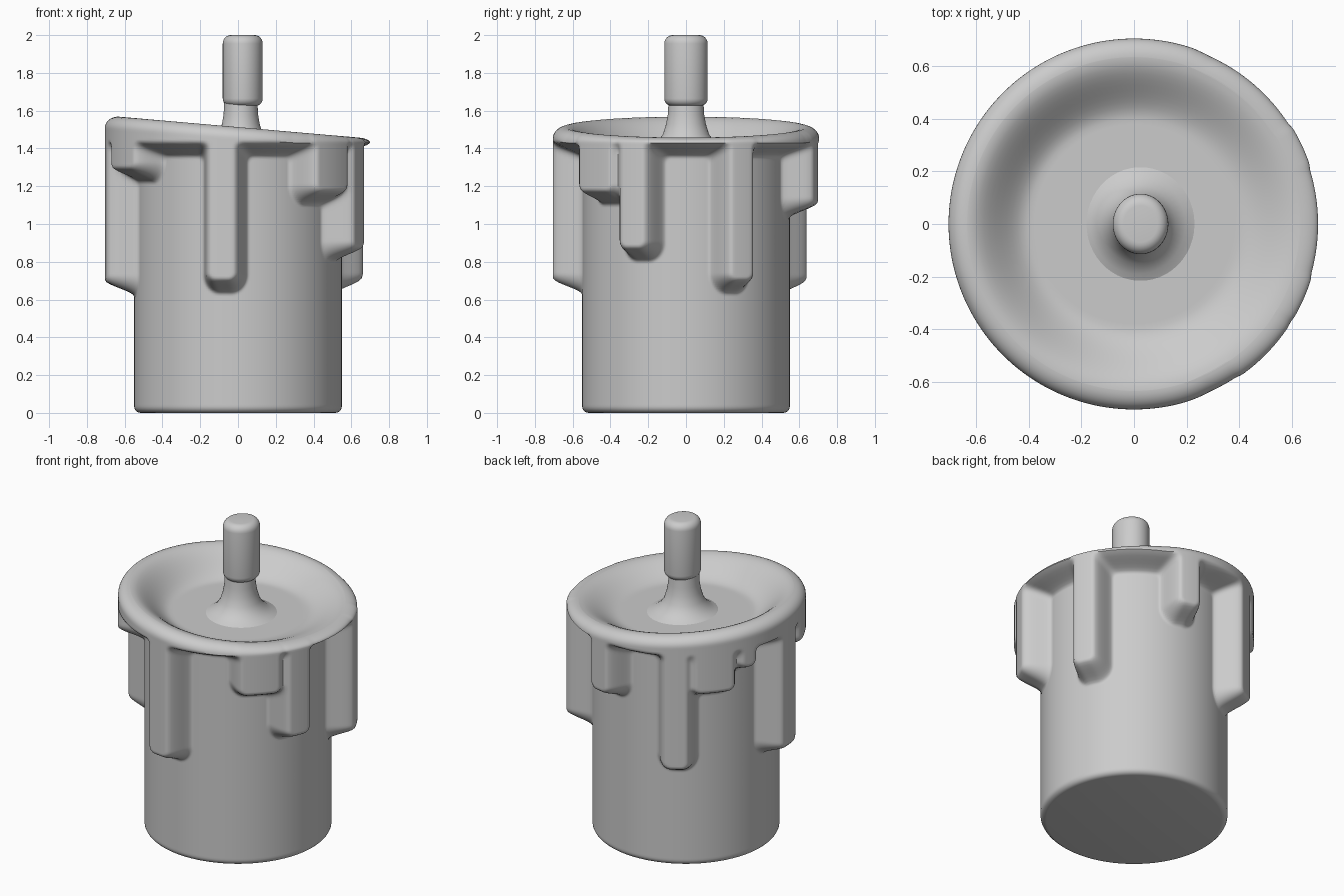
import bpy, bmesh
from math import sin, cos, pi, radians, hypot

if "Cube" in bpy.data.objects:
    bpy.data.objects.remove(bpy.data.objects["Cube"])

SEG = 360
BODY_R, WAX = 0.55, 0.155

# Wax drips: (angle in degrees, half width in degrees, bottom height)
DRIPS = [
    (263, 9, 0.67), (185, 9.5, 0.66), (208, 14, 1.26),
    (336, 9, 0.84), (316, 13, 1.14), (25, 8.5, 0.67),
    (78, 8.5, 1.07), (120, 9, 0.66), (139, 13, 1.15), (157, 7, 1.28),
]


def skin(name, rings, seg):
    """Bridge rings (functions of angle -> point) and cap both ends."""
    bm = bmesh.new()
    loops = [[bm.verts.new(f(2 * pi * i / seg)) for i in range(seg)] for f in rings]
    for a, b in zip(loops, loops[1:]):
        for i in range(seg):
            j = (i + 1) % seg
            bm.faces.new((a[i], a[j], b[j], b[i]))
    bm.faces.new(loops[0][::-1])
    bm.faces.new(loops[-1])
    mesh = bpy.data.meshes.new(name)
    bm.to_mesh(mesh)
    bm.free()
    ob = bpy.data.objects.new(name, mesh)
    bpy.context.collection.objects.link(ob)
    bpy.ops.object.select_all(action='DESELECT')
    ob.select_set(True)
    bpy.context.view_layer.objects.active = ob
    bpy.ops.object.shade_smooth_by_angle(angle=radians(50))
    return ob


def lathe(name, profile, cx, sx, sy, seg=48):
    return skin(name, [lambda a, r=r, z=z: (cx + r * sx * cos(a), r * sy * sin(a), z)
                       for r, z in profile], seg)


def smin(a, b, k=0.04):
    h = max(k - abs(a - b), 0) / k
    return min(a, b) - h * h * k / 4


def wax_radius(a, z):
    """Body radius plus wax wherever the point lies inside the rim or a drip."""
    d = 1.395 - z
    for deg, half, bottom in DRIPS:
        diff = abs((a - radians(deg) + pi) % (2 * pi) - pi)
        rr = 0.07
        u = (diff - radians(half)) * 0.65 + rr
        v = bottom - z + rr
        box = min(max(u, v), 0) + hypot(max(u, 0), max(v, 0)) - rr
        d = smin(d, box)
    t = min(max(0.5 - d / 0.09, 0), 1)
    return BODY_R + WAX * t * t * (3 - 2 * t)


def crest(a):
    return 1.513 - 0.088 * 0.63 * cos(a)


def edge(a):
    return max(crest(a) - 0.06, 1.43)


# Candle body: rounded base, dripping side wall, rolled tilted rim, bowl
def base_ring(t):
    r, z = 0.515 + 0.035 * sin(t), 0.035 - 0.035 * cos(t)
    return lambda a: (r * cos(a), r * sin(a), z)


def side_ring(t):
    def f(a):
        z = 0.035 + (edge(a) - 0.035) * t
        r = wax_radius(a, z)
        return r * cos(a), r * sin(a), z
    return f


def rim_ring(t):
    def f(a):
        r = wax_radius(a, edge(a)) - 0.07 * (1 - cos(t))
        return r * cos(a), r * sin(a), edge(a) + (crest(a) - edge(a)) * sin(t)
    return f


def bowl_ring(t):
    r = 0.635 * (1 - t) + 0.02
    s = min(max((0.635 - r) / 0.24, 0), 1)
    s = s * s * (3 - 2 * s)

    def f(a):
        floor = 1.395 - 0.02 * r * cos(a)
        return r * cos(a), r * sin(a), crest(a) * (1 - s) + floor * s
    return f


rings = [base_ring(pi / 2 * i / 5) for i in range(6)]
rings += [side_ring(i / 130) for i in range(1, 131)]
rings += [rim_ring(pi / 2 * i / 8) for i in range(1, 9)]
rings += [bowl_ring(i / 30) for i in range(1, 31)]
skin("candle_wax", rings, SEG)

# Flared wick foot rising out of the bowl
foot = [(0.24, 1.385), (0.19, 1.405), (0.15, 1.435), (0.122, 1.475),
        (0.105, 1.53), (0.096, 1.58), (0.092, 1.66)]
lathe("wick_foot", foot, 0.015, 0.95, 1.0)

# Thicker wick tip with rounded ends
tip = [(0.075 + 0.04 * sin(pi / 2 * i / 6), 1.665 - 0.04 * cos(pi / 2 * i / 6)) for i in range(7)]
tip += [(0.07 + 0.045 * cos(pi / 2 * i / 6), 1.955 + 0.045 * sin(pi / 2 * i / 6)) for i in range(7)]
lathe("wick_tip", tip, 0.025, 0.92, 1.0)
